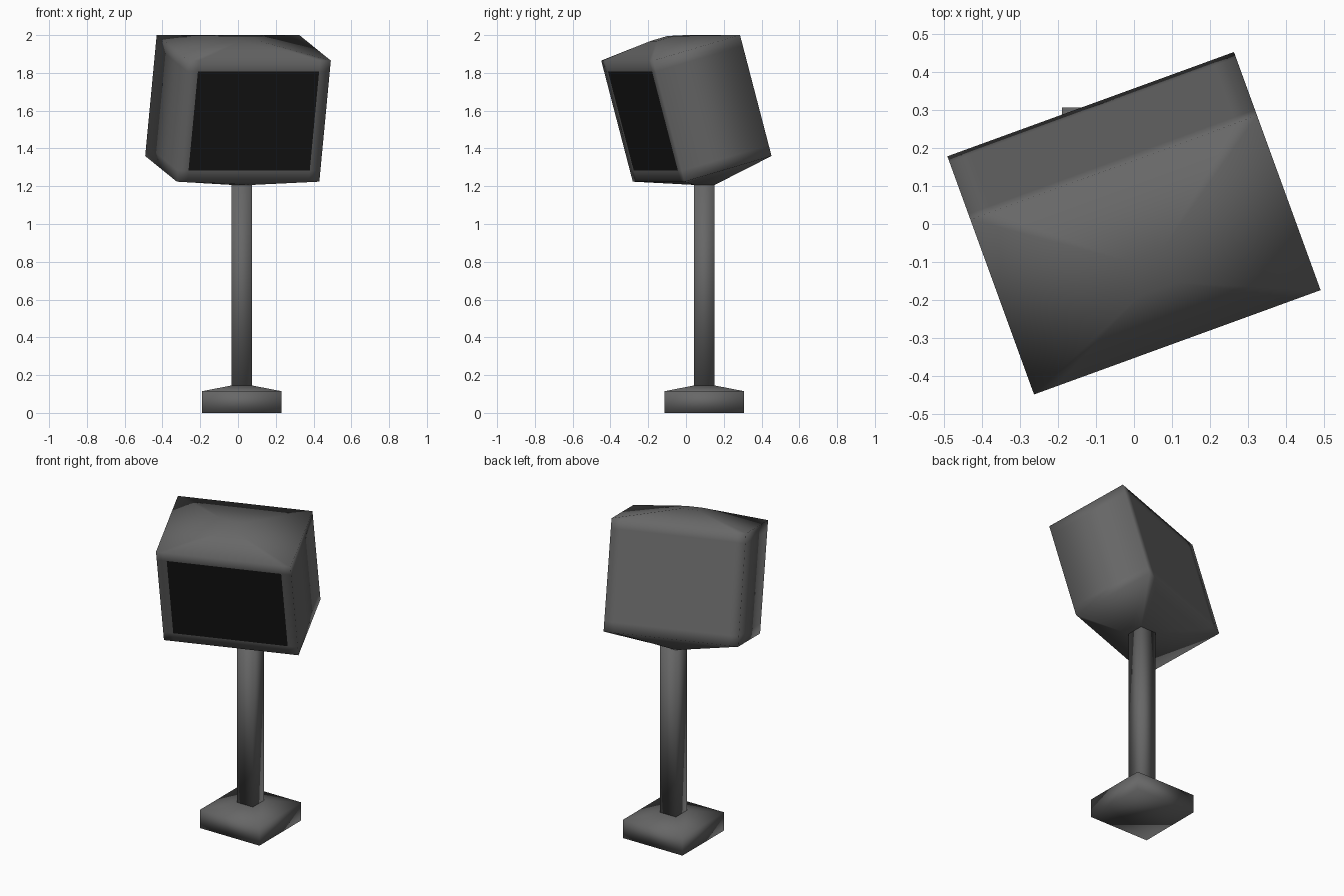
import bpy
import bmesh
from math import radians
from mathutils import Matrix, Vector

cube = bpy.data.objects.get("Cube")
if cube:
    bpy.data.objects.remove(cube, do_unlink=True)


def material(name, value):
    m = bpy.data.materials.new(name)
    m.use_nodes = True
    colour = (value, value, value, 1)
    m.diffuse_color = colour
    m.node_tree.nodes["Principled BSDF"].inputs["Base Color"].default_value = colour
    return m


grey = material("dark_grey_metal", 0.135)
black = material("black_screen", 0.009)


def box(size, centre=(0, 0, 0)):
    bm = bmesh.new()
    bmesh.ops.create_cube(bm, size=1)
    bmesh.ops.scale(bm, vec=size, verts=bm.verts)
    bmesh.ops.translate(bm, vec=centre, verts=bm.verts)
    return bm


def taper(bm, up, corner):
    """Inset the top or bottom face and move its corners onto a small cap."""
    face = max(bm.faces, key=lambda f: f.normal.z * up)
    mid = face.calc_center_median()
    bmesh.ops.inset_individual(bm, faces=[face], thickness=0.02)
    for v in face.verts:
        sx = 1 if v.co.x > mid.x else -1
        sy = 1 if v.co.y > mid.y else -1
        v.co = corner(sx, sy)
    bm.normal_update()


def cut(bm, axis, offset, faces):
    geom = set(faces)
    for f in faces:
        geom.update(f.edges)
        geom.update(f.verts)
    normal = Vector((0, 0, 0))
    normal[axis] = 1
    bmesh.ops.bisect_plane(bm, geom=list(geom), plane_co=normal * offset, plane_no=normal)
    bm.normal_update()


def finish(bm, name, matrix=Matrix()):
    mesh = bpy.data.meshes.new(name)
    bm.to_mesh(mesh)
    bm.free()
    obj = bpy.data.objects.new(name, mesh)
    mesh.materials.append(grey)
    mesh.materials.append(black)
    for p in mesh.polygons:
        p.use_smooth = True
    obj.matrix_world = matrix
    bpy.context.collection.objects.link(obj)
    return obj


POST_X, POST_Y, POST_HALF = 0.02, 0.097, 0.055


def post_corner(sx, sy, z):
    return Vector((POST_X + sx * POST_HALF, POST_Y + sy * POST_HALF, z))


# Foot: square slab with a shallow pyramid rising to the post
foot = box((0.42, 0.42, 0.115), (POST_X, POST_Y, 0.0575))
taper(foot, 1, lambda sx, sy: post_corner(sx, sy, 0.145))
finish(foot, "foot")

# Post
finish(box((POST_HALF * 2, POST_HALF * 2, 1.11), (POST_X, POST_Y, 0.68)), "post")

# Head: turned and tipped forward, with shallow pyramids above and below
W, D, H, FRAME = 0.803, 0.508, 0.665, 0.06
place = (Matrix.Translation((0, 0.002, 1.6125)) @ Matrix.Rotation(radians(20), 4, 'Z')
         @ Matrix.Rotation(radians(15.5), 4, 'X'))
to_head = place.inverted()
head = box((W, D, H))
head.normal_update()
taper(head, 1, lambda sx, sy: Vector((sx * 0.05, sy * 0.05 - 0.033, H / 2 + 0.06)))
taper(head, -1, lambda sx, sy: to_head @ post_corner(sx, sy, 1.207))

# Frame bars round the head, and the black front screen between them
for side in (-1, 1):
    cut(head, 2, side * (H / 2 - FRAME), list(head.faces))
for side in (-1, 1):
    cut(head, 0, side * (W / 2 - FRAME), [f for f in head.faces if abs(f.normal.y) > 0.95])
for f in head.faces:
    c = f.calc_center_median()
    if f.normal.y < -0.95 and abs(c.x) < 0.1 and abs(c.z) < 0.1:
        f.material_index = 1
finish(head, "head", place)
